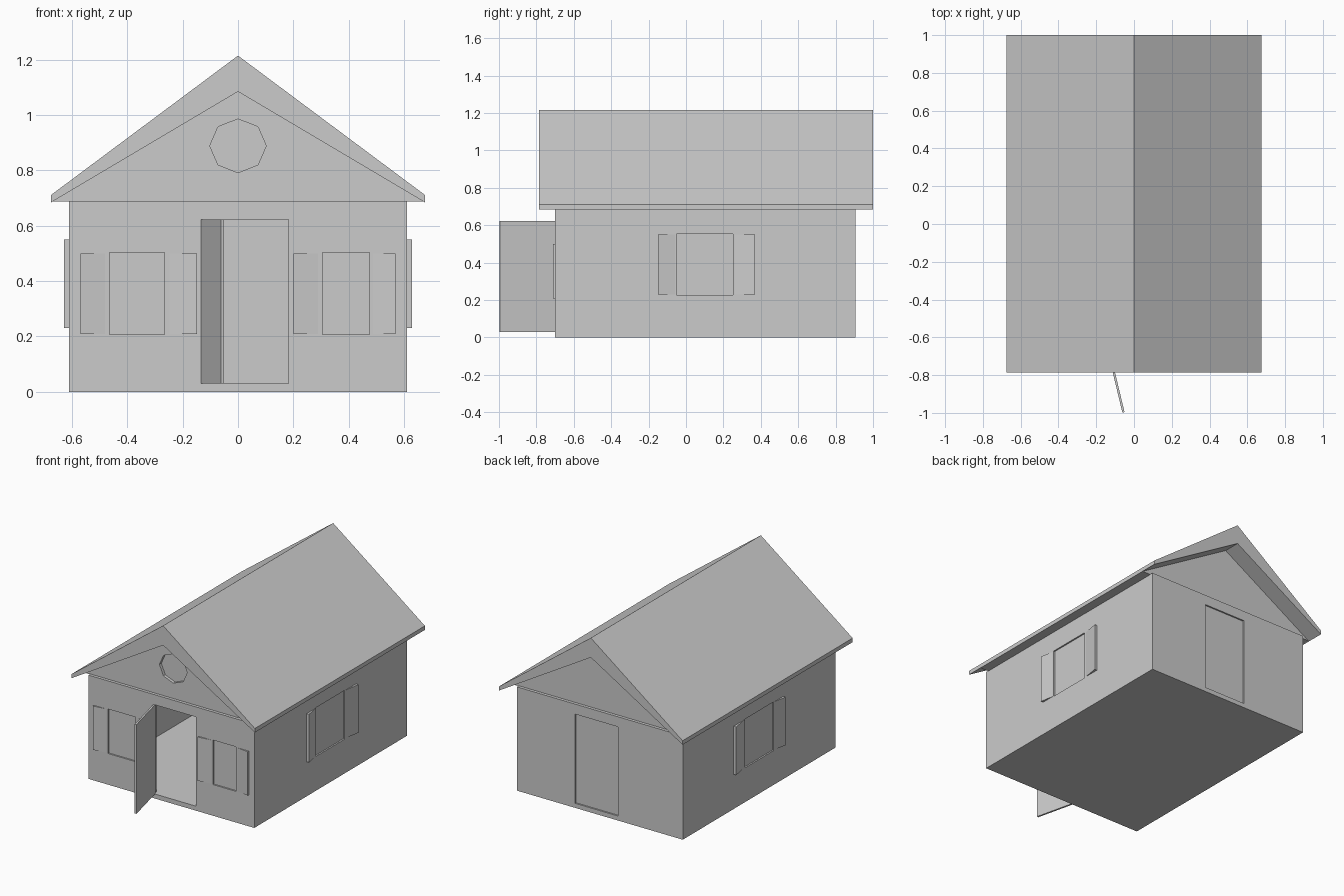
import bpy, bmesh, math
from mathutils import Vector

if "Cube" in bpy.data.objects:
    bpy.data.objects.remove(bpy.data.objects["Cube"])


def prism(name, pts, axis, a, b):
    """Extrude a 2D profile along an axis: 'y' takes (x, z) points, 'z' takes (x, y)."""
    bm = bmesh.new()
    place = (lambda p: (p[0], a, p[1])) if axis == 'y' else (lambda p: (p[0], p[1], a))
    face = bm.faces.new([bm.verts.new(place(p)) for p in pts])
    out = bmesh.ops.extrude_face_region(bm, geom=[face])
    move = Vector((0, b - a, 0)) if axis == 'y' else Vector((0, 0, b - a))
    bmesh.ops.translate(bm, vec=move,
                        verts=[v for v in out['geom'] if isinstance(v, bmesh.types.BMVert)])
    bmesh.ops.recalc_face_normals(bm, faces=bm.faces)
    me = bpy.data.meshes.new(name)
    bm.to_mesh(me)
    bm.free()
    ob = bpy.data.objects.new(name, me)
    bpy.context.collection.objects.link(ob)
    return ob


def box(name, x0, x1, y0, y1, z0, z1):
    return prism(name, [(x0, y0), (x1, y0), (x1, y1), (x0, y1)], 'z', z0, z1)


def cut(target, cutter):
    cutter.hide_render = True
    cutter.display_type = 'WIRE'
    m = target.modifiers.new(cutter.name, 'BOOLEAN')
    m.operation, m.solver, m.object = 'DIFFERENCE', 'EXACT', cutter


W, F, B = 0.61, -0.70, 0.905      # half width, front and back of the walls
T, R = 0.03, 0.01                 # wall thickness, recess of panes

# floor and hollow walls
box("floor", -W, W, F, B, 0, 0.03)
walls = box("walls", -W, W, F, B, 0.03, 0.69)
cut(walls, box("room_cutter", -W + T, W - T, F + T, B - T, -0.1, 0.8))

# front doorway and recessed back door
cut(walls, box("doorway_cutter", -0.132, 0.182, F - 0.1, F + 0.1, -0.05, 0.623))
cut(walls, box("back_door_cutter", -0.132, 0.182, B - R, B + 0.1, -0.05, 0.623))

# open front door, hinged on the left jamb
door = box("front_door", 0, 0.012, -0.31, 0, 0.03, 0.623)
door.location = (-0.134, F + 0.003, 0)
door.rotation_euler.z = math.radians(13.5)

# front windows: recessed pane with two half-open shutters
for side, o0, p0, p1, o1 in (("left", -0.57, -0.465, -0.265, -0.148),
                             ("right", 0.20, 0.305, 0.475, 0.57)):
    cut(walls, box(f"front_{side}_window_cutter", p0, p1, F - 0.1, F + R, 0.207, 0.503))
    for n, (e, o) in enumerate(((p0, o0), (p1, o1))):
        prism(f"front_{side}_shutter_{n}",
              [(e, F + 0.002), (o, F - 0.012), (o, F + 0.002)], 'z', 0.209, 0.5)

# side windows, the same on both sides
for side, s in (("left", -1), ("right", 1)):
    xs = sorted((s * (W - R), s * (W + 0.1)))
    cut(walls, box(f"{side}_side_window_cutter", *xs, -0.05, 0.25, 0.228, 0.552))
    for n, (e, o) in enumerate(((-0.05, -0.15), (0.25, 0.37))):
        prism(f"{side}_side_shutter_{n}",
              [(s * (W - 0.002), e), (s * (W + 0.018), o), (s * (W - 0.002), o)],
              'z', 0.23, 0.55)

# gable with an octagonal vent recess at the front
gable = prism("gable", [(-0.672, 0.687), (0.672, 0.687), (0, 1.086)], 'y', F + 0.02, B - 0.02)
octagon = [(0.102 * math.sin(i * math.pi / 4), 0.889 + 0.097 * math.cos(i * math.pi / 4))
           for i in range(8)]
cut(gable, prism("vent_cutter", octagon, 'y', F - 0.1, F + 0.04))

# overhanging roof
prism("roof", [(-0.675, 0.685), (-0.675, 0.712), (0, 1.215), (0.675, 0.712),
               (0.675, 0.685), (0, 1.085)], 'y', -0.787, 1.0)
